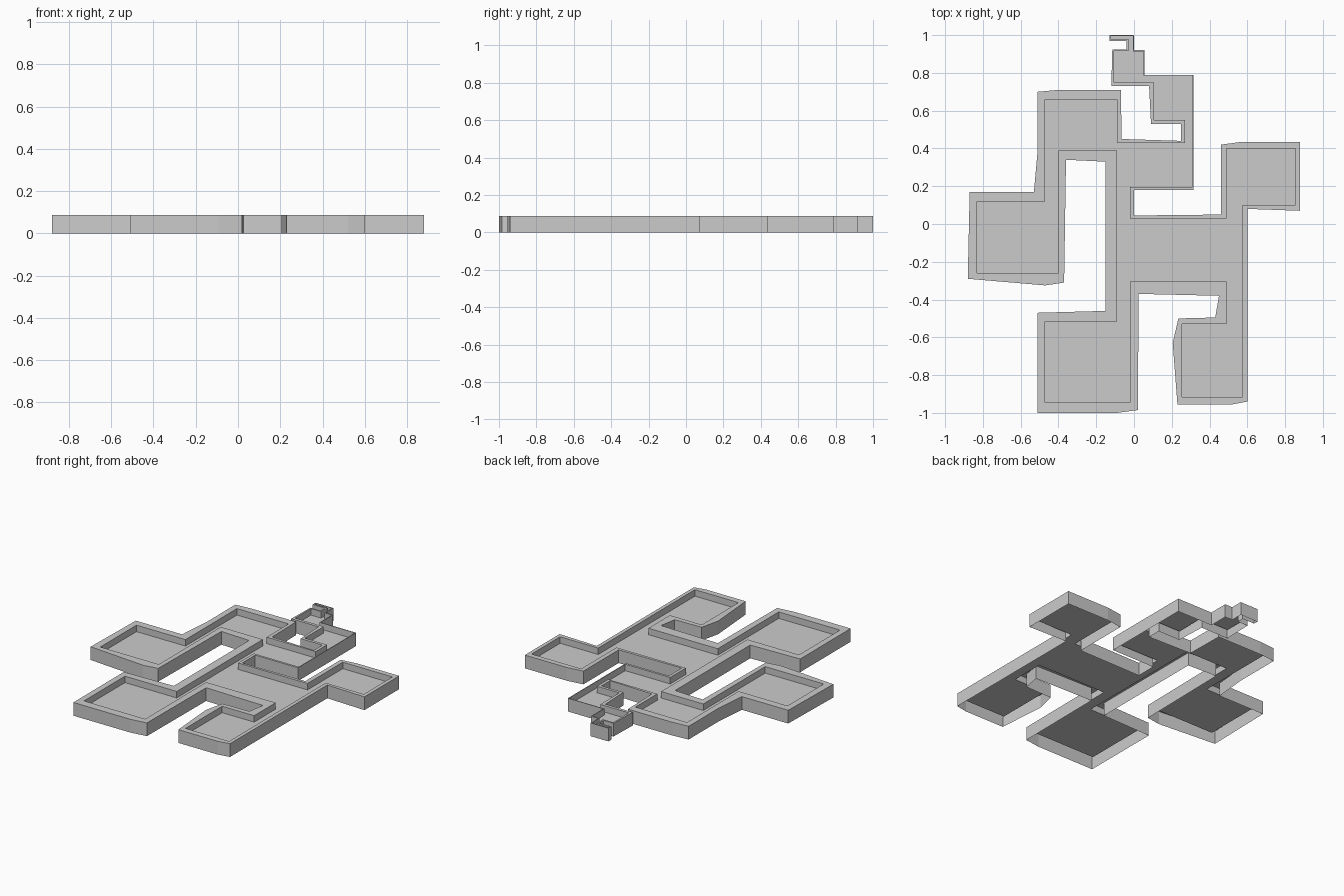
import bpy

TOP, FLOOR = 0.088, 0.045

# Outer outline of the walls, clockwise from the upper left room
outer = [
    (-.51, .70), (-.40, .71), (-.07, .71), (-.065, .45), (.25, .44), (.25, .53),
    (.09, .53), (.08, .73), (-.12, .73), (-.115, .925), (-.04, .925), (-.04, .97),
    (-.13, .97), (-.13, 1.0), (0, 1.0), (0, .92), (.055, .92), (.055, .79),
    (.315, .79), (.315, .18), (0, .18), (0, .045), (.46, .05), (.46, .42),
    (.57, .435), (.88, .435), (.88, .07), (.60, .08), (.60, -.94), (.52, -.955),
    (.23, -.955), (.205, -.63), (.235, -.50), (.43, -.495), (.45, -.38), (.025, -.37),
    (.02, -.985), (-.09, -1.0), (-.51, -1.0), (-.51, -.47), (-.15, -.46), (-.15, .33),
    (-.36, .34), (-.37, -.31), (-.47, -.325), (-.88, -.29), (-.87, .17), (-.53, .17),
    (-.51, .39)]
# Outer points that share the inner corner of the point before them
extra = {1, 24, 29, 31, 37, 44, 48}

# Square-cornered outline of the recessed floor
inner = [
    (-.47, .66), (-.09, .66), (-.09, .43), (.27, .43), (.27, .55), (.105, .55),
    (.105, .75), (-.105, .75), (-.105, .915), (-.03, .915), (-.03, .98), (-.125, .98),
    (-.125, .995), (-.005, .995), (-.005, .913), (.05, .913), (.05, .785), (.31, .785),
    (.31, .195), (-.02, .195), (-.02, .03), (.49, .03), (.49, .40), (.855, .40),
    (.855, .10), (.575, .10), (.575, -.915), (.255, -.915), (.255, -.53), (.49, -.53),
    (.49, -.305), (-.02, -.305), (-.02, -.945), (-.47, -.945), (-.47, -.515), (-.09, -.515),
    (-.09, .39), (-.40, .39), (-.40, -.26), (-.83, -.26), (-.83, .12), (-.47, .12)]


def add_mesh(name, verts, faces):
    mesh = bpy.data.meshes.new(name)
    mesh.from_pydata(verts, [], faces)
    mesh.update()
    obj = bpy.data.objects.new(name, mesh)
    bpy.context.collection.objects.link(obj)
    return obj


def at(points, z):
    return [(x, y, z) for x, y in points]


def strip(name, loop_a, loop_b, skip=()):
    """Closed band between two loops; skipped points of loop_a make triangles."""
    n, m = len(loop_a), len(loop_b)
    faces, j = [], 0
    for i in range(n):
        i2 = (i + 1) % n
        if i2 in skip:
            faces.append((i2, i, n + j))
        else:
            j2 = (j + 1) % m
            faces.append((i2, i, n + j, n + j2))
            j = j2
    return add_mesh(name, loop_a + loop_b, faces)


# Outer skirt, flat rim, inner drop and floor; the underside stays open
strip("outer_wall", at(outer, 0), at(outer, TOP))
strip("wall_rim", at(outer, TOP), at(inner, TOP), extra)
strip("inner_wall", at(inner, TOP), at(inner, FLOOR))
add_mesh("floor", at(inner, FLOOR), [tuple(reversed(range(len(inner))))])
